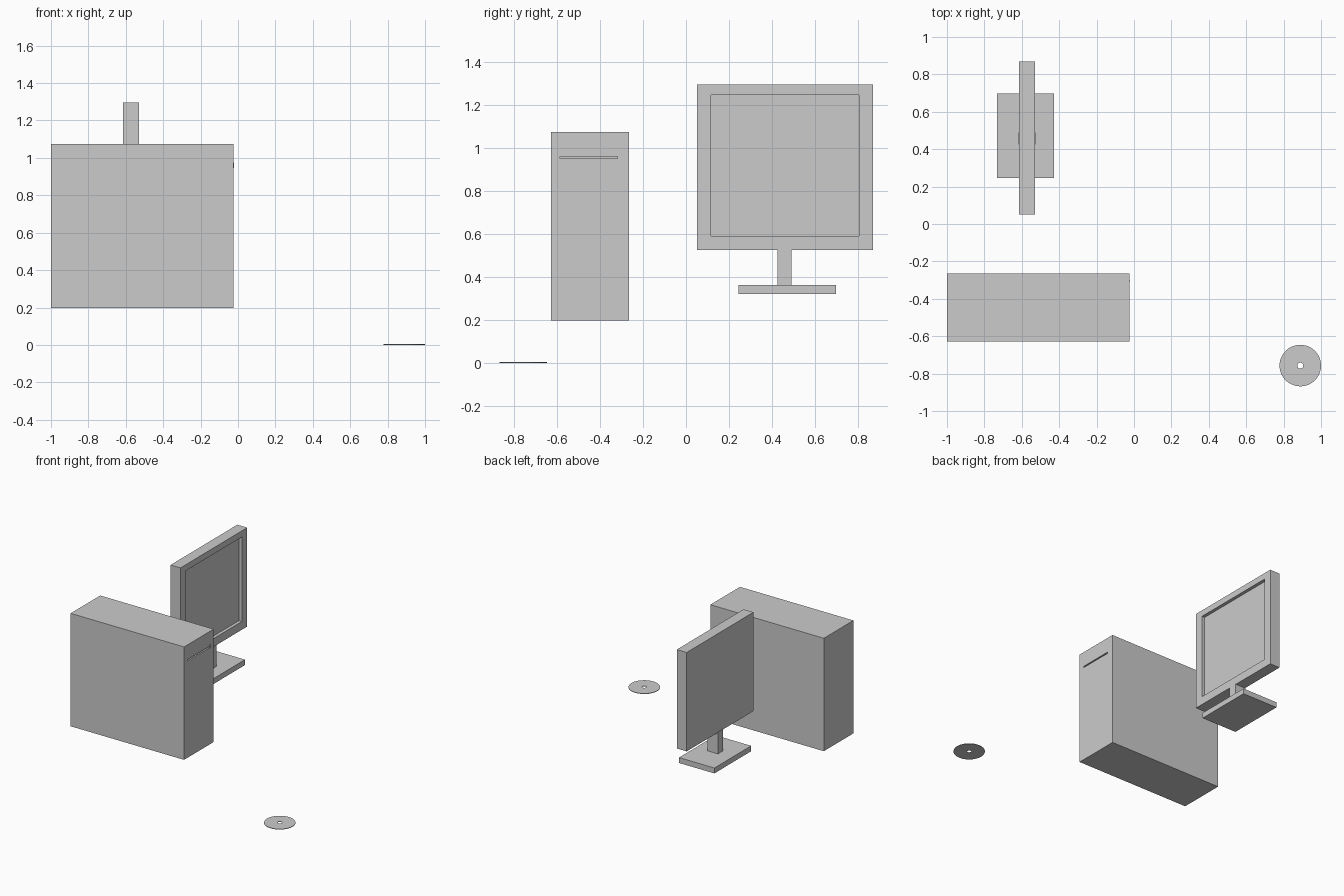
import bpy, bmesh, math

if "Cube" in bpy.data.objects:
    bpy.data.objects.remove(bpy.data.objects["Cube"])


def finish(name, bm):
    bmesh.ops.recalc_face_normals(bm, faces=bm.faces[:])
    mesh = bpy.data.meshes.new(name)
    bm.to_mesh(mesh)
    bm.free()
    obj = bpy.data.objects.new(name, mesh)
    bpy.context.collection.objects.link(obj)
    return obj


def box(name, x, y, z, recess=None):
    """Box from (min, max) ranges; recess = (y range, z range, depth) sunk into the +x face."""
    bm = bmesh.new()
    bmesh.ops.create_cube(bm, size=1)
    for v in bm.verts:
        v.co = [r[0] if c < 0 else r[1] for c, r in zip(v.co, (x, y, z))]
    if recess:
        ry, rz, depth = recess
        front = max(bm.faces, key=lambda f: f.calc_center_median().x)
        bmesh.ops.inset_individual(bm, faces=[front], thickness=0.001)
        cy, cz = sum(y) / 2, sum(z) / 2
        for v in front.verts:
            v.co.y = ry[0] if v.co.y < cy else ry[1]
            v.co.z = rz[0] if v.co.z < cz else rz[1]
        # Straight-walled pocket
        new = bmesh.ops.extrude_discrete_faces(bm, faces=[front])["faces"]
        for v in new[0].verts:
            v.co.x -= depth
    return finish(name, bm)


def ring(name, centre, r_in, r_out, z0, z1, n=48):
    bm = bmesh.new()
    loops = []
    for r, z in ((r_in, z0), (r_out, z0), (r_out, z1), (r_in, z1)):
        loops.append([bm.verts.new((centre[0] + r * math.cos(2 * math.pi * i / n),
                                    centre[1] + r * math.sin(2 * math.pi * i / n), z))
                      for i in range(n)])
    for k in range(4):
        a, b = loops[k], loops[(k + 1) % 4]
        for i in range(n):
            j = (i + 1) % n
            bm.faces.new((a[i], a[j], b[j], b[i]))
    return finish(name, bm)


# Computer tower with a thin disc slot and eject button on its +x end
box("tower_case", (-1.0, -0.024), (-0.628, -0.265), (0.197, 1.075),
    recess=((-0.585, -0.318), (0.950, 0.960), 0.015))
box("eject_button", (-0.03, -0.022), (-0.308, -0.302), (0.945, 0.975))

# Monitor: framed screen, neck and foot
box("monitor_screen", (-0.615, -0.53), (0.05, 0.87), (0.526, 1.295),
    recess=((0.117, 0.805), (0.59, 1.247), 0.025))
box("monitor_neck", (-0.618, -0.527), (0.425, 0.49), (0.35, 0.53))
box("monitor_foot", (-0.732, -0.428), (0.245, 0.697), (0.32, 0.362))

# Disc
ring("disc", (0.889, -0.757), 0.016, 0.111, 0.0, 0.004)
